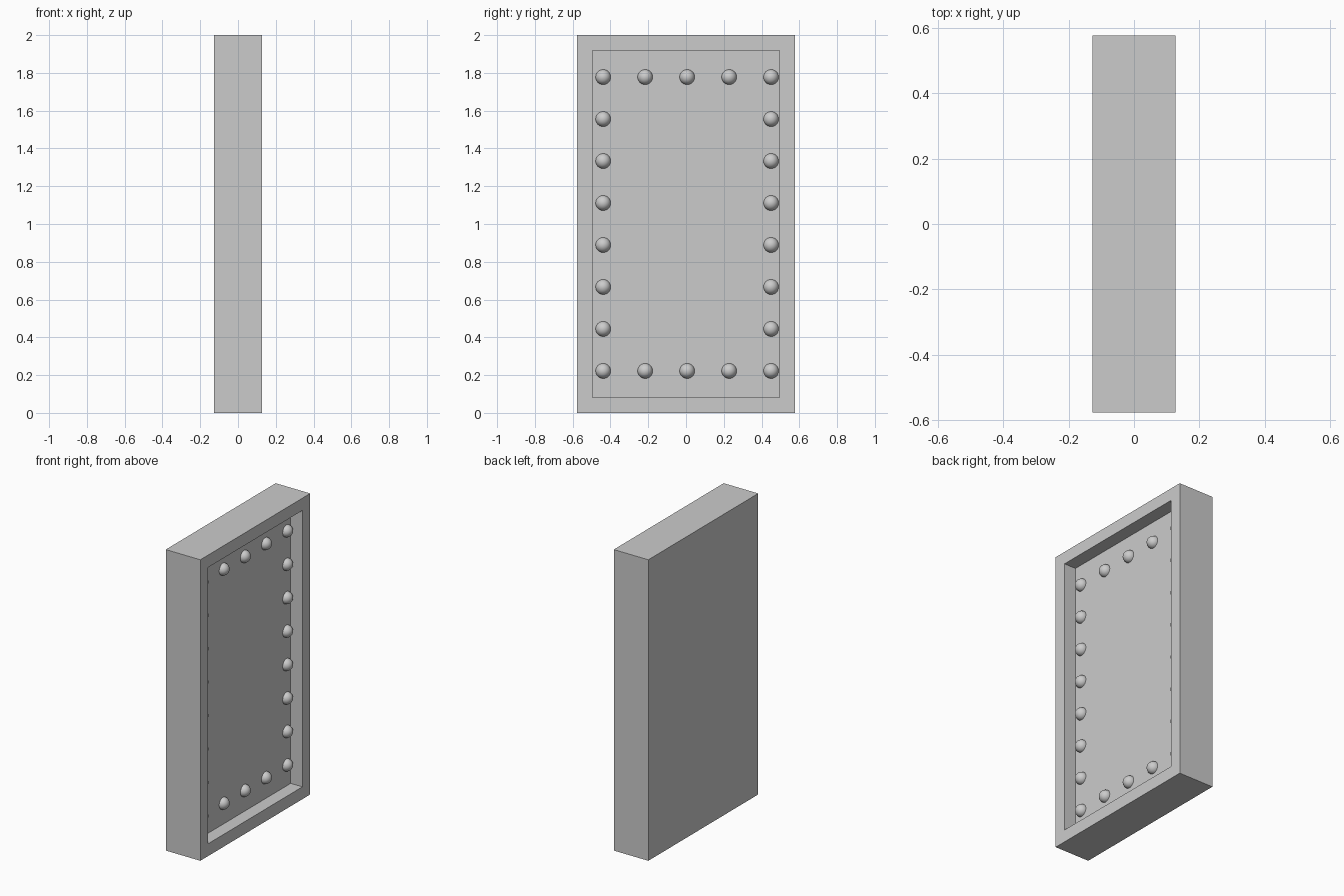
import bpy, bmesh
from math import radians
from mathutils import Matrix, Vector

if "Cube" in bpy.data.objects:
    bpy.data.objects.remove(bpy.data.objects["Cube"])

W, D, H = 0.254, 1.154, 2.0      # thickness (x), width (y), height (z)
RIM, DEPTH = 0.082, 0.086        # frame width and recess depth
STUD_R, STEP = 0.04, 2 / 9       # stud radius and spacing
FLOOR_X = W / 2 - DEPTH


def add_object(name, bm, location=(0, 0, 0)):
    mesh = bpy.data.meshes.new(name)
    bm.to_mesh(mesh)
    bm.free()
    obj = bpy.data.objects.new(name, mesh)
    obj.location = location
    bpy.context.collection.objects.link(obj)
    return obj


# Slab with a recessed panel on the +x side
bm = bmesh.new()
bmesh.ops.create_cube(bm, size=1, matrix=Matrix.Translation((0, 0, H / 2)) @ Matrix.Diagonal((W, D, H, 1)))
bm.normal_update()
panel = max(bm.faces, key=lambda f: f.normal.x)
bmesh.ops.inset_region(bm, faces=[panel], thickness=RIM, use_even_offset=True)
# Second inset of zero width supplies the recess walls
bmesh.ops.inset_region(bm, faces=[panel], thickness=0.0)
for v in panel.verts:
    v.co.x = FLOOR_X
bmesh.ops.remove_doubles(bm, verts=bm.verts, dist=1e-5)
bmesh.ops.recalc_face_normals(bm, faces=bm.faces)
add_object("recessed_slab", bm)

# Domed stud mesh, shared by every stud
bm = bmesh.new()
bmesh.ops.create_uvsphere(bm, u_segments=32, v_segments=16, radius=STUD_R,
                          matrix=Matrix.Rotation(radians(90), 4, 'Y'))
bmesh.ops.delete(bm, geom=[v for v in bm.verts if v.co.x < -0.001], context='VERTS')
for f in bm.faces:
    f.smooth = True

# Ring of studs around the panel border
spots = [Vector((FLOOR_X, 0.006 + (i - 2) * STEP, k * STEP))
         for i in range(5) for k in range(1, 9) if i in (0, 4) or k in (1, 8)]
first = add_object("stud", bm, spots[0])
for spot in spots[1:]:
    stud = first.copy()
    stud.location = spot
    bpy.context.collection.objects.link(stud)
